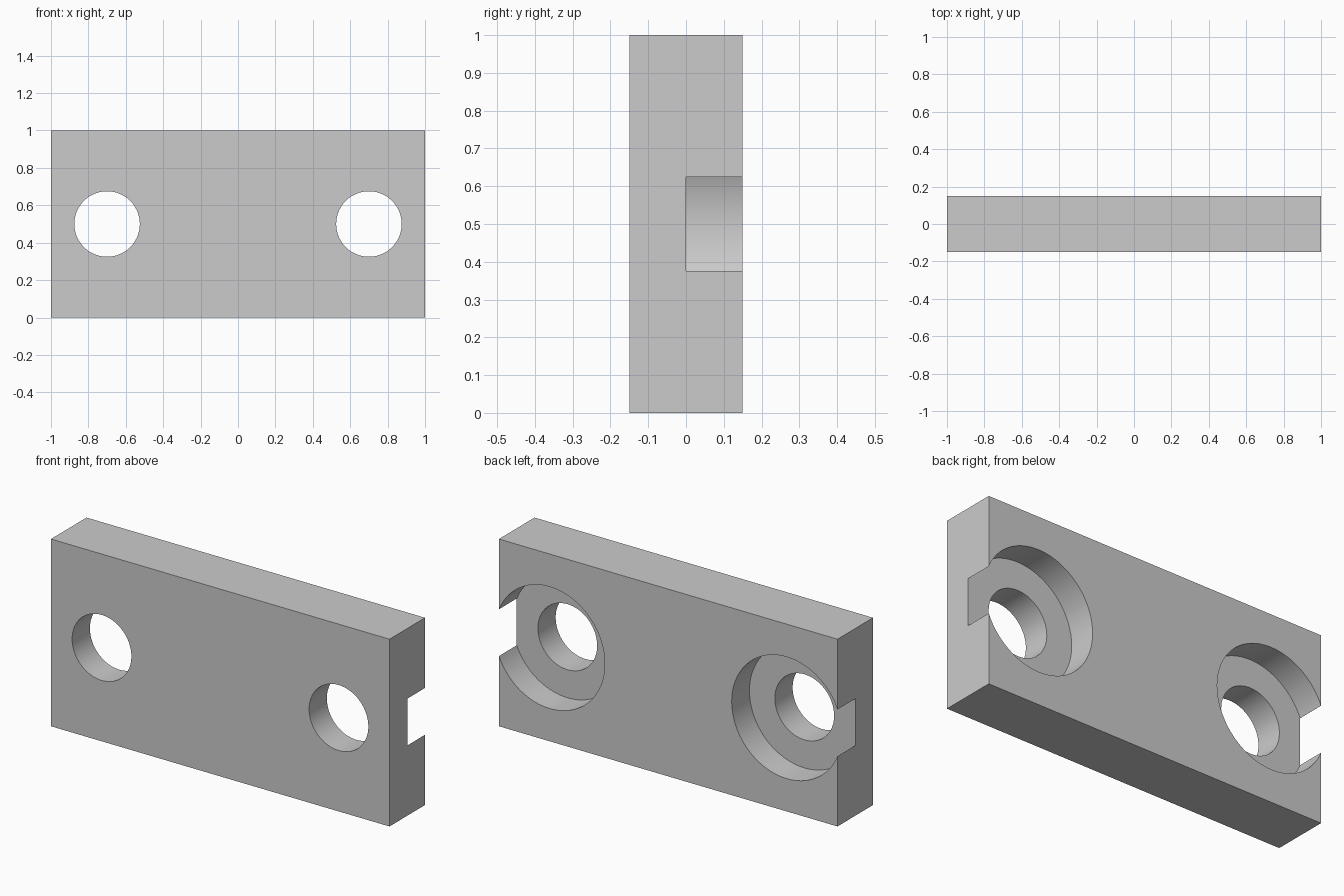
import bpy
import math

cube = bpy.data.objects.get("Cube")
if cube:
    bpy.data.objects.remove(cube, do_unlink=True)

LENGTH, DEPTH, HEIGHT = 2.0, 0.3, 1.0
HOLE_X, HOLE_R, RECESS_R = 0.7, 0.175, 0.325

# Plain grey metal
grey = bpy.data.materials.new("light_grey")
grey.use_nodes = True
colour = (0.6, 0.6, 0.6, 1)
grey.diffuse_color = colour
grey.node_tree.nodes["Principled BSDF"].inputs["Base Color"].default_value = colour

# Rectangular plate
bpy.ops.mesh.primitive_cube_add(size=1, location=(0, 0, HEIGHT / 2))
plate = bpy.context.object
plate.name = "mounting_plate"
plate.scale = (LENGTH, DEPTH, HEIGHT)
bpy.ops.object.transform_apply(location=True, rotation=False, scale=True)
plate.data.materials.append(grey)


def bore(name, x, radius, y_front, y_back):
    """Cut a round hole running along y out of the plate."""
    bpy.ops.mesh.primitive_cylinder_add(
        vertices=96, radius=radius, depth=y_back - y_front,
        location=(x, (y_front + y_back) / 2, HEIGHT / 2),
        rotation=(math.pi / 2, 0, 0))
    cutter = bpy.context.object
    cutter.name = name
    cutter.hide_render = True
    cutter.data.materials.append(grey)
    cut = plate.modifiers.new(name, "BOOLEAN")
    cut.operation = "DIFFERENCE"
    cut.solver = "EXACT"
    cut.object = cutter
    bpy.ops.object.select_all(action="DESELECT")
    plate.select_set(True)
    bpy.context.view_layer.objects.active = plate
    bpy.ops.object.modifier_apply(modifier=name)
    bpy.data.objects.remove(cutter, do_unlink=True)


# Wide recess from the back (open at the plate's end) and a through hole, both ends
for side in (-1, 1):
    bore("recess_cutter", side * HOLE_X, RECESS_R, 0, DEPTH)
    bore("hole_cutter", side * HOLE_X, HOLE_R, -DEPTH, DEPTH)

bpy.ops.object.shade_smooth_by_angle(angle=math.radians(30))
